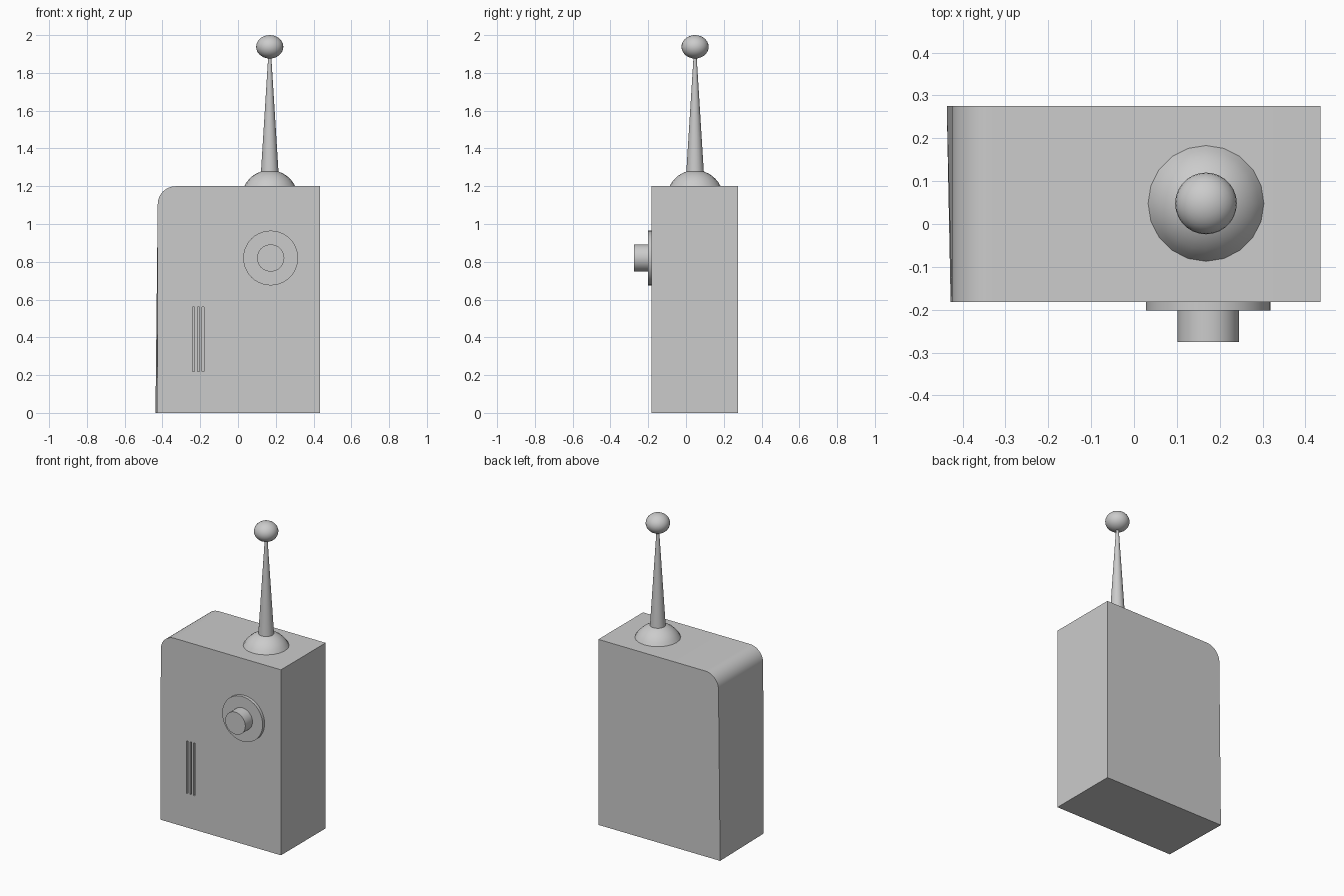
import bpy, bmesh
from math import sin, cos, pi, radians, sqrt

if "Cube" in bpy.data.objects:
    bpy.data.objects.remove(bpy.data.objects["Cube"])


def finish(name, bm, angle=35):
    bmesh.ops.recalc_face_normals(bm, faces=bm.faces)
    me = bpy.data.meshes.new(name)
    bm.to_mesh(me)
    bm.free()
    ob = bpy.data.objects.new(name, me)
    bpy.context.collection.objects.link(ob)
    bpy.ops.object.select_all(action='DESELECT')
    ob.select_set(True)
    bpy.context.view_layer.objects.active = ob
    bpy.ops.object.shade_smooth_by_angle(angle=radians(angle))
    return ob


def lathe(name, profile, sides, loc, rot=(0, 0, 0)):
    """Spin (radius, height) points around the local z axis."""
    bm = bmesh.new()
    rings = []
    for r, h in profile:
        if r < 1e-5:
            rings.append([bm.verts.new((0, 0, h))])
        else:
            rings.append([bm.verts.new((r * cos(2 * pi * i / sides), r * sin(2 * pi * i / sides), h))
                          for i in range(sides)])
    for a, b in zip(rings, rings[1:]):
        for i in range(sides):
            j = (i + 1) % sides
            quad = [a[i % len(a)], a[j % len(a)], b[j % len(b)], b[i % len(b)]]
            bm.faces.new(list(dict.fromkeys(quad)))
    ob = finish(name, bm)
    ob.location, ob.rotation_euler = loc, rot
    return ob


# Case: box with one rounded top corner and a slightly flared lower back corner
FRONT, BACK, TOP, R = -0.182, 0.275, 1.2, 0.095
LEFT, RIGHT = -0.425, 0.435


def outline(bottom_left):
    pts = [(RIGHT, 0), (RIGHT, TOP)]
    for i in range(11):
        a = pi / 2 + pi / 2 * i / 10
        pts.append((LEFT + R + R * cos(a), TOP - R + R * sin(a)))
    return pts + [(bottom_left, 0)]


bm = bmesh.new()
f = [bm.verts.new((x, FRONT, z)) for x, z in outline(LEFT - 0.003)]
b = [bm.verts.new((x, BACK, z)) for x, z in outline(-0.437)]
bm.faces.new(f)
bm.faces.new(b)
for i in range(len(f)):
    j = (i + 1) % len(f)
    bm.faces.new((f[i], f[j], b[j], b[i]))
case = finish("case", bm)

# Three narrow speaker slots cut into the front
for i, x in enumerate((-0.235, -0.21, -0.185)):
    bpy.ops.mesh.primitive_cube_add(size=1, location=(x, FRONT, 0.39))
    cutter = bpy.context.object
    cutter.name = f"slot_cutter_{i + 1}"
    cutter.scale = (0.01, 0.04, 0.34)
    cutter.hide_render = True
    mod = case.modifiers.new(f"slot_{i + 1}", 'BOOLEAN')
    mod.operation, mod.solver, mod.object = 'DIFFERENCE', 'EXACT', cutter
    bpy.context.view_layer.objects.active = case
    bpy.ops.object.modifier_apply(modifier=mod.name)
    bpy.data.objects.remove(cutter)

# Dial plate and knob on the front
facing = (pi / 2, 0, 0)
lathe("dial_plate", [(0, 0), (0.145, 0), (0.145, 0.02), (0, 0.02)], 40, (0.173, FRONT, 0.82), facing)
lathe("dial_knob", [(0, 0), (0.072, 0), (0.072, 0.073), (0, 0.073)], 40, (0.173, FRONT - 0.02, 0.82), facing)

# Aerial: domed base, tapered rod and slightly flattened tip
ax, ay = 0.168, 0.048
dome = [(sqrt(max(0, 0.15 ** 2 - h * h)), h) for h in
        [0.15 * sin(radians(25.5 + 64.5 * i / 7)) for i in range(8)]]
lathe("aerial_base", dome, 20, (ax, ay, 1.135))
lathe("aerial_rod", [(0, 1.265), (0.047, 1.265), (0.008, 1.89), (0, 1.89)], 24, (ax, ay, 0))
ball = [(0.072 * sin(pi * i / 14), -0.062 * cos(pi * i / 14)) for i in range(15)]
lathe("aerial_tip", ball, 28, (ax, ay, 1.938))
